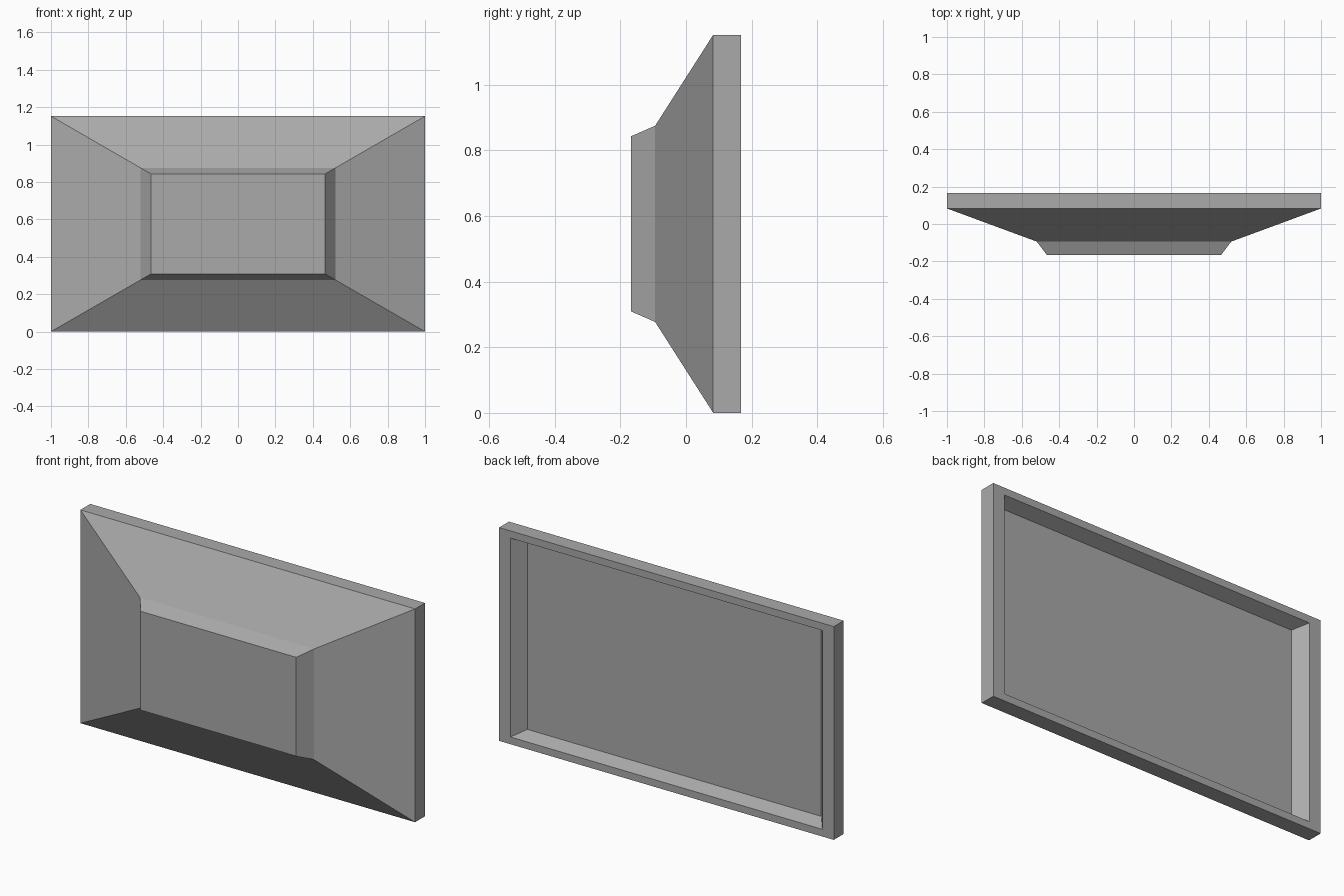
import bpy
import bmesh

cube = bpy.data.objects.get("Cube")
if cube:
    bpy.data.objects.remove(cube, do_unlink=True)

grey = bpy.data.materials.new("mid grey")
grey.use_nodes = True
colour = (0.4, 0.4, 0.4, 1)
grey.diffuse_color = colour
grey.node_tree.nodes["Principled BSDF"].inputs["Base Color"].default_value = colour

CENTRE_Z = 0.576

# Rectangular sections from the front plate back to the floor of the rear recess:
# depth, half width, half height
sections = [
    (-0.167, 0.465, 0.267),   # front plate
    (-0.094, 0.52, 0.299),    # foot of the raised bevel
    (0.083, 1.0, 0.576),      # foot of the long slope
    (0.167, 1.0, 0.576),      # back edge
    (0.167, 0.932, 0.537),    # rim
    (0.100, 0.878, 0.507),    # recess floor
]


def rectangle(bm, y, half_w, half_h):
    corners = ((-1, -1), (1, -1), (1, 1), (-1, 1))
    return [bm.verts.new((sx * half_w, y, CENTRE_Z + sz * half_h)) for sx, sz in corners]


# Bridge neighbouring sections and cap both ends
bm = bmesh.new()
loops = [rectangle(bm, *s) for s in sections]
for a, b in zip(loops, loops[1:]):
    for i in range(4):
        j = (i + 1) % 4
        bm.faces.new((a[i], a[j], b[j], b[i]))
bm.faces.new(loops[0])
bm.faces.new(loops[-1])
bmesh.ops.recalc_face_normals(bm, faces=bm.faces)

mesh = bpy.data.meshes.new("bevelled_panel")
bm.to_mesh(mesh)
bm.free()
mesh.materials.append(grey)
panel = bpy.data.objects.new("bevelled_panel", mesh)
bpy.context.collection.objects.link(panel)
